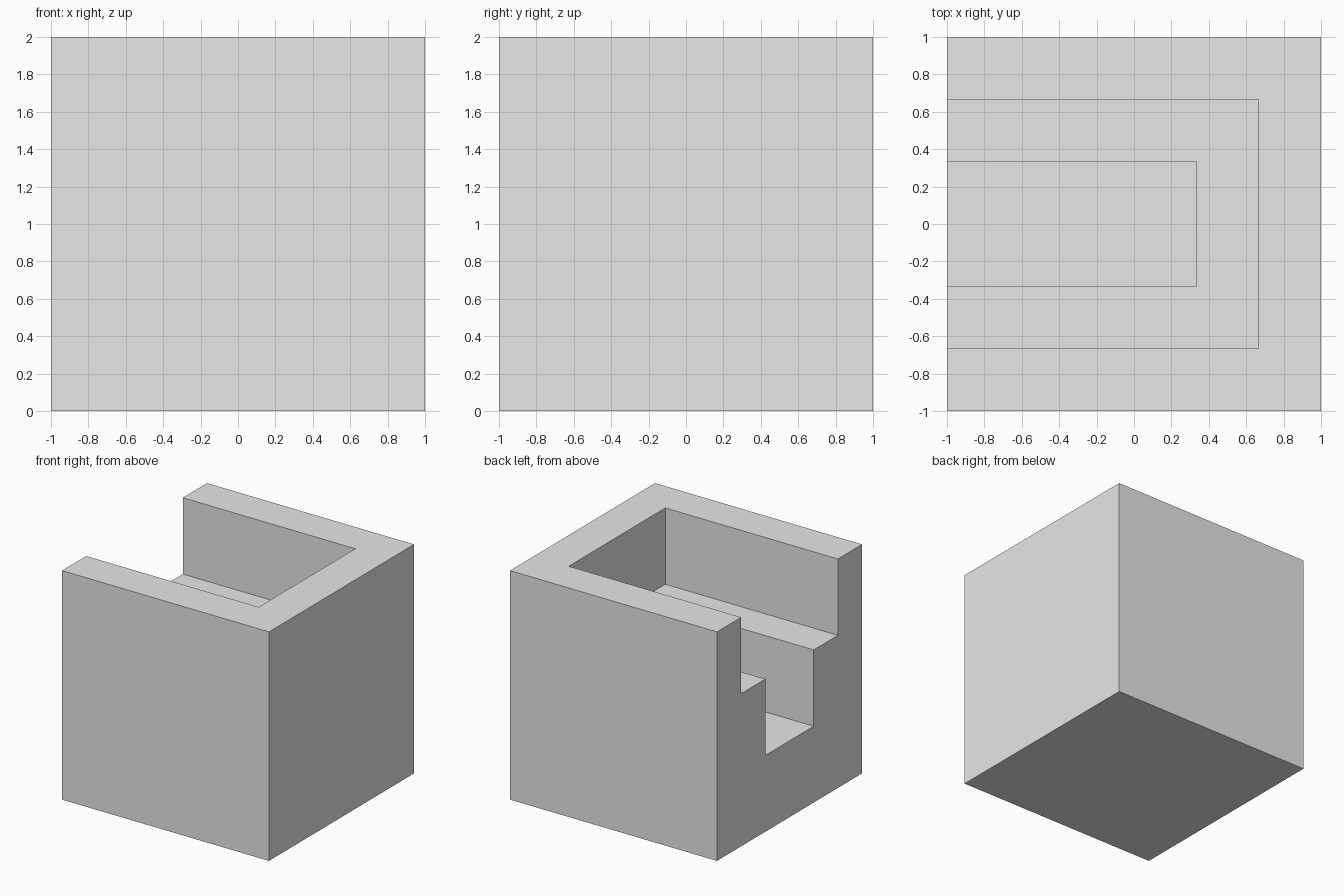
import bpy

if "Cube" in bpy.data.objects:
    bpy.data.objects.remove(bpy.data.objects["Cube"], do_unlink=True)

STEP = 2 / 3   # height of each tier
LEDGE = 1 / 3  # width of each tier

grey = bpy.data.materials.new("light_grey")
grey.use_nodes = True
grey.diffuse_color = (0.8, 0.8, 0.8, 1)
grey.node_tree.nodes["Principled BSDF"].inputs["Base Color"].default_value = (0.8, 0.8, 0.8, 1)


def box(name, low, high):
    """Axis-aligned box between two corners."""
    centre = [(a + b) / 2 for a, b in zip(low, high)]
    bpy.ops.mesh.primitive_cube_add(size=1, location=centre)
    obj = bpy.context.object
    obj.name = name
    obj.scale = [b - a for a, b in zip(low, high)]
    bpy.ops.object.transform_apply(location=True, rotation=False, scale=True)
    obj.data.materials.append(grey)
    return obj


# Solid block
block = box("stepped_block", (-1, -1, 0), (1, 1, 2))

# Two nested recesses, open at the top and on the right side
for tier in (1, 2):
    edge = 1 - tier * LEDGE
    cutter = box("recess_cutter", (-1.5, -edge, 2 - tier * STEP), (edge, edge, 2.5))
    cutter.hide_render = True
    cut = block.modifiers.new("recess", "BOOLEAN")
    cut.operation = "DIFFERENCE"
    cut.solver = "EXACT"
    cut.object = cutter
    bpy.context.view_layer.objects.active = block
    bpy.ops.object.modifier_apply(modifier=cut.name)
    bpy.data.objects.remove(cutter, do_unlink=True)
